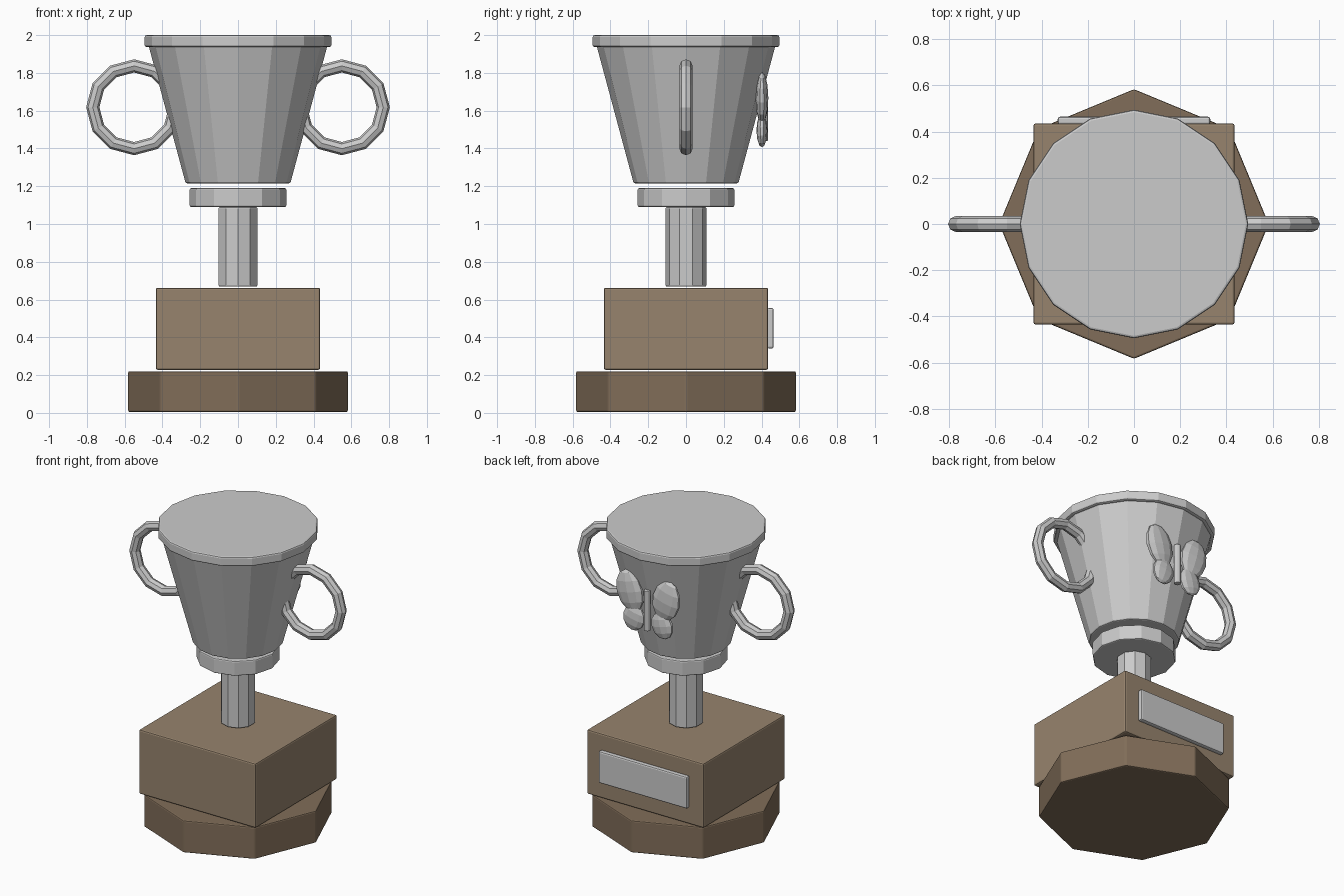
import bpy
from math import radians

if "Cube" in bpy.data.objects:
    bpy.data.objects.remove(bpy.data.objects["Cube"])


def wood(name, rgb):
    mat = bpy.data.materials.new(name)
    mat.diffuse_color = (*rgb, 1)
    mat.use_nodes = True
    mat.node_tree.nodes["Principled BSDF"].inputs["Base Color"].default_value = mat.diffuse_color
    return mat


def finish(name, bevel=0, mat=None):
    ob = bpy.context.object
    ob.name = name
    if bevel:
        bpy.ops.object.transform_apply(location=False, rotation=False, scale=True)
        mod = ob.modifiers.new("edge_bevel", 'BEVEL')
        mod.width = bevel
        mod.segments = 2
        mod.limit_method = 'ANGLE'
        mod.angle_limit = radians(40)
    if mat:
        ob.data.materials.append(mat)
    return ob


def turned(name, sides, r_low, r_top, z_low, z_top, bevel=0.008, mat=None, y=0):
    bpy.ops.mesh.primitive_cone_add(vertices=sides, radius1=r_low, radius2=r_top,
                                    depth=z_top - z_low,
                                    location=(0, y, (z_low + z_top) / 2))
    return finish(name, bevel, mat)


def box(name, center, size, bevel, mat=None):
    bpy.ops.mesh.primitive_cube_add(size=1, location=center)
    bpy.context.object.scale = size
    return finish(name, bevel, mat)


dark_wood = wood("dark_wood", (0.22, 0.155, 0.10))
light_wood = wood("light_wood", (0.31, 0.23, 0.155))

# Wooden plinth
turned("octagonal_base", 8, 0.583, 0.583, 0.005, 0.22, 0.008, dark_wood)
box("plinth_block", (0, 0, 0.445), (0.87, 0.87, 0.434), 0.01, light_wood)
box("plaque", (0, 0.447, 0.448), (0.66, 0.034, 0.215), 0.01)

# Stem, collar, cup and closed rim
turned("stem", 10, 0.108, 0.108, 0.668, 1.09)
turned("collar", 12, 0.256, 0.256, 1.09, 1.19)
turned("cup_body", 16, 0.277, 0.475, 1.215, 1.95)
turned("cup_rim", 16, 0.494, 0.494, 1.937, 2.0, 0.01)

# Ring handles on both sides
for side, x in (("left", -1), ("right", 1)):
    bpy.ops.mesh.primitive_torus_add(major_segments=12, minor_segments=8,
                                     major_radius=0.219, minor_radius=0.035,
                                     location=(0.55 * x, 0, 1.618),
                                     rotation=(radians(90), 0, 0))
    finish(side + "_handle")

# Butterfly ornament on the back of the cup
turned("butterfly_body", 8, 0.022, 0.022, 1.44, 1.71, 0.004, y=0.412)
wings = (("upper_wing", 0.135, 1.667, 0.10, 0.14, 0.034, 14),
         ("lower_wing", 0.105, 1.495, 0.08, 0.09, 0.029, -14))
for side, s in (("left", -1), ("right", 1)):
    for name, x, z, rx, rz, ry, tilt in wings:
        bpy.ops.mesh.primitive_uv_sphere_add(segments=10, ring_count=6, radius=1,
                                             location=(s * x, 0.402, z),
                                             rotation=(0, radians(s * tilt), 0))
        bpy.context.object.scale = (rx, ry, rz)
        finish(side + "_" + name)
